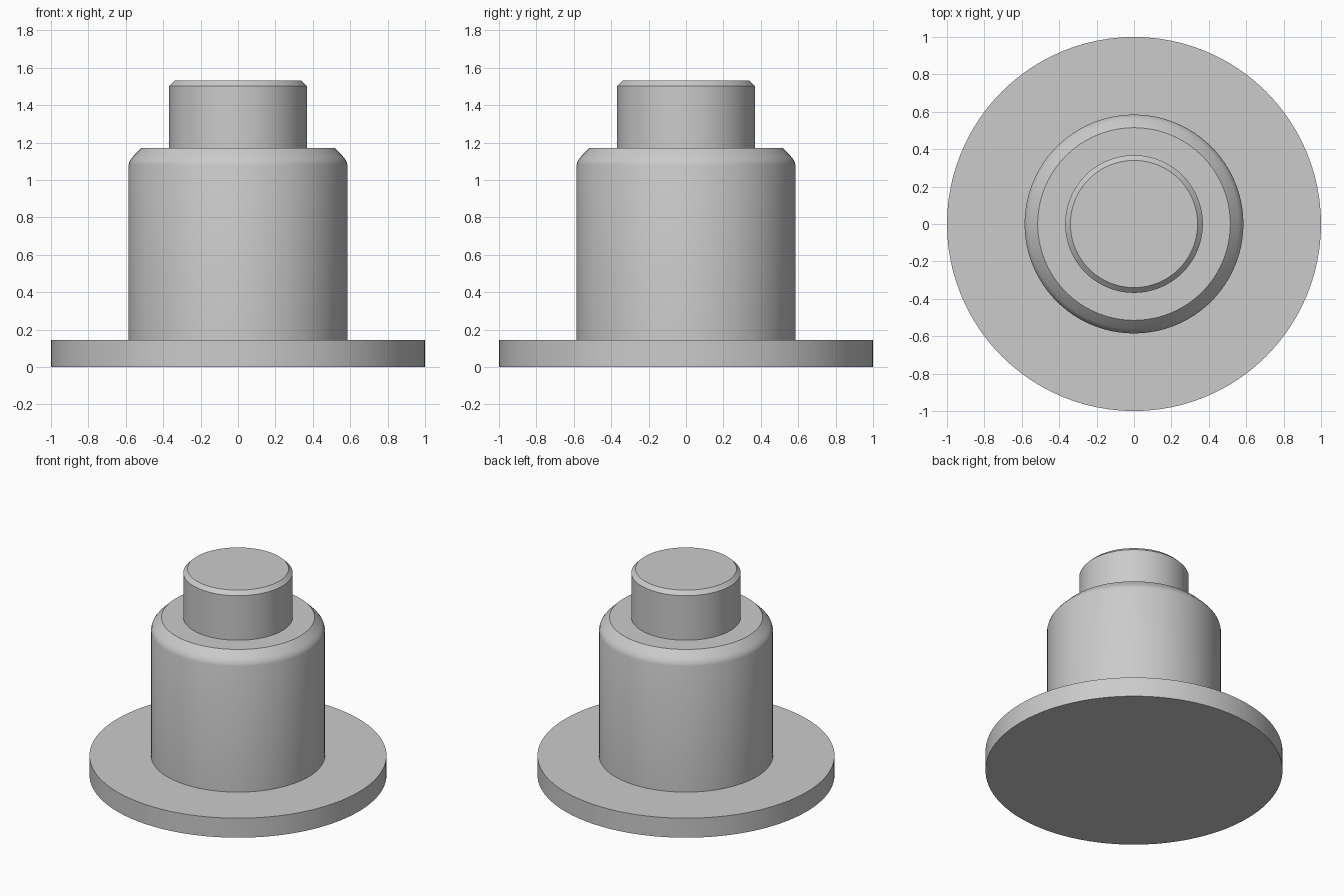
import bpy, bmesh
from math import radians, tau
from mathutils import Matrix

cube = bpy.data.objects.get("Cube")
if cube:
    bpy.data.objects.remove(cube, do_unlink=True)

SIDES = 96

# Single plain grey finish
grey = bpy.data.materials.new("plain_grey")
grey.use_nodes = True
colour = (0.6, 0.6, 0.6, 1)
grey.diffuse_color = colour
grey.node_tree.nodes["Principled BSDF"].inputs["Base Color"].default_value = colour


def turned_part(name, profile):
    """Closed solid turned about z from (radius, height) points, bottom to top."""
    bm = bmesh.new()
    rings = []
    for radius, z in profile:
        ring = []
        for i in range(SIDES):
            turn = Matrix.Rotation(tau * i / SIDES, 3, 'Z')
            ring.append(bm.verts.new(turn @ bm_point(radius, z)))
        rings.append(ring)
    for low, high in zip(rings, rings[1:]):
        for i in range(SIDES):
            j = (i + 1) % SIDES
            bm.faces.new((low[i], low[j], high[j], high[i]))
    bm.faces.new(rings[0][::-1])
    bm.faces.new(rings[-1])
    mesh = bpy.data.meshes.new(name)
    bm.to_mesh(mesh)
    bm.free()
    mesh.materials.append(grey)
    obj = bpy.data.objects.new(name, mesh)
    bpy.context.collection.objects.link(obj)
    bpy.ops.object.select_all(action='DESELECT')
    obj.select_set(True)
    bpy.context.view_layer.objects.active = obj
    bpy.ops.object.shade_smooth_by_angle(angle=radians(32))
    return obj


def bm_point(radius, z):
    return Matrix.Translation((radius, 0, z)).translation


# Wide base disc
turned_part("base_flange", [(1.0, 0), (1.0, 0.145)])

# Main barrel with a softened shoulder
turned_part("barrel", [(0.585, 0.145), (0.585, 1.08), (0.578, 1.104),
                       (0.562, 1.125), (0.515, 1.172)])

# Narrow top pin with a small chamfer
turned_part("top_pin", [(0.368, 1.172), (0.368, 1.503), (0.34, 1.531)])
